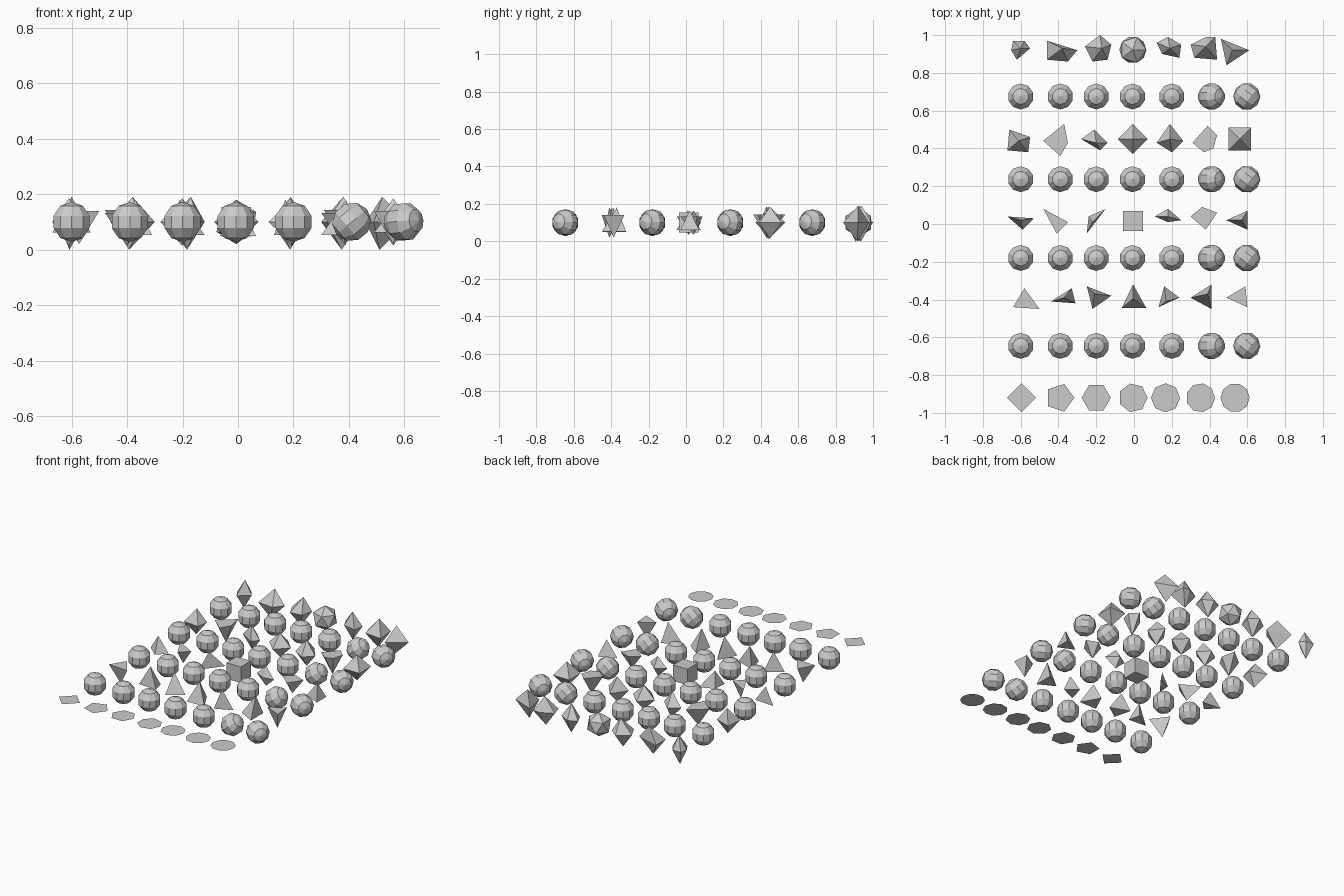
import bpy, bmesh
from math import cos, sin, pi, radians
from mathutils import Matrix, Vector

if "Cube" in bpy.data.objects:
    bpy.data.objects.remove(bpy.data.objects["Cube"])

MID = 0.10  # height of every centre


def add(name, bm, loc=(0, 0, 0), rot=(0, 0, 0)):
    bmesh.ops.recalc_face_normals(bm, faces=bm.faces)
    me = bpy.data.meshes.new(name)
    bm.to_mesh(me)
    bm.free()
    ob = bpy.data.objects.new(name, me)
    ob.location, ob.rotation_euler = loc, rot
    bpy.context.collection.objects.link(ob)
    return ob


def hull(name, pts):
    bm = bmesh.new()
    for p in pts:
        bm.verts.new(p)
    bmesh.ops.convex_hull(bm, input=bm.verts)
    bmesh.ops.dissolve_limit(bm, angle_limit=0.01, verts=bm.verts, edges=bm.edges)
    add(name, bm)


def crystal(name, outline, apex, up, down):
    """Seen from above: an outline (hundredths) with an optional raised apex."""
    pts = [Vector((x / 100, y / 100, MID)) for x, y in outline]
    c = sum(pts, Vector()) / len(pts)
    if apex is None:                      # flat top, point below
        for p in pts:
            p.z += up * 0.5
        pts.append(Vector((c.x, c.y, MID - down)))
    else:
        pts.append(Vector((apex[0] / 100, apex[1] / 100, MID + up)))
        if len(outline) == 3:             # tetrahedron
            for p in pts[:3]:
                p.z -= down * 0.6
        else:                             # double pyramid
            pts.append(Vector((c.x, c.y, MID - down)))
    hull(name, pts)


# Front row: flat polygons with 4 to 10 sides
for i, x in enumerate((-.595, -.393, -.2, -.005, .167, .352, .535)):
    n = i + 4
    bm = bmesh.new()
    bm.faces.new([bm.verts.new((.077 * cos(2 * pi * k / n), .077 * sin(2 * pi * k / n), 0))
                  for k in range(n)])
    ob = add(f"polygon_{n}_sides", bm, (x, -.92, MID))
    ob.data.polygons[0].use_smooth = False

# Four rows of ball beads; the last two of each row are tipped over
for r, y in enumerate((-.645, -.18, .237, .675)):
    for c, x in enumerate((-.6, -.39, -.2, -.008, .2, .41, .597)):
        bm = bmesh.new()
        bmesh.ops.create_uvsphere(bm, u_segments=10, v_segments=5, radius=.072)
        rot = (0, 0, 0)
        if c == 5:
            rot = (0, radians(50), 0)
        if c == 6:
            rot = (0, radians(85), radians(-38))
        add(f"ball_{r + 1}_{c + 1}", bm, (x, y, MID), rot)

# Regular solids down the middle column
hull("tetrahedron", [(-.065, -.445, .05), (.065, -.445, .05), (-.005, -.32, .05), (-.005, -.395, .18)])
bm = bmesh.new()
bmesh.ops.create_cube(bm, size=.106)
add("cube", bm, (-.006, .015, MID))
hull("octahedron", [(-.006 + a * .08, .45 + b * .08, MID + c * .08) for a, b, c in
                    ((1, 0, 0), (-1, 0, 0), (0, 1, 0), (0, -1, 0), (0, 0, 1), (0, 0, -1))])
bm = bmesh.new()
bmesh.ops.create_icosphere(bm, subdivisions=1, radius=.08)
add("icosahedron", bm, (-.006, .922, MID))

# Irregular solids on both sides of them
four_sided = [
    ([(-64, -44), (-58, -34), (-50, -45)], None),
    ([(-44, -41), (-33, -34), (-31, -42)], (-37, -39)),
    ([(-25, -33), (-12, -38), (-22, -45)], (-21, -37)),
    ([(16, -33), (24, -39), (13, -44)], (17, -41)),
    ([(41, -32), (30, -39), (41, -45)], (39, -37)),
    ([(59, -33), (49, -39), (60, -44)], None)]
slivers = [
    ([(-67, 4), (-53, 3), (-59, -3)], (-60, 2)),
    ([(-48, 8), (-35, 1), (-41, -5)], None),
    ([(-25, -5), (-24, 4), (-15, 8)], (-22, 1)),
    ([(11, 4), (18, 8), (25, 2), (18, 1)], (18, 4)),
    ([(30, 4), (36, 9), (44, 6), (38, -3)], None),
    ([(49, 2), (60, 7), (60, -3)], (57, 2)) ]
eight_sided = [
    ([(-66, 50), (-55, 46), (-56, 38), (-67, 39)], (-61, 44)),
    ([(-37, 53), (-48, 44), (-39, 36), (-35, 43)], None),
    ([(-21, 50), (-14, 43), (-18, 39), (-28, 45)], (-20, 43)),
    ([(19, 53), (26, 44), (20, 38), (12, 43)], (19, 45)),
    ([(39, 52), (44, 47), (42, 40), (37, 38), (31, 43)], None),
    ([(50, 51), (62, 51), (62, 39), (50, 39)], (56, 45))]
many_sided = [
    ([(-64, 97), (-58, 97), (-55, 93), (-62, 87), (-65, 92)], (-60, 93)),
    ([(-46, 97), (-30, 92), (-35, 86), (-46, 87)], (-38, 93)),
    ([(-18, 100), (-12, 95), (-14, 87), (-22, 86), (-26, 94)], (-17, 93)),
    ([(12, 96), (18, 99), (25, 95), (24, 88), (15, 90)], (19, 93)),
    ([(30, 95), (38, 99), (43, 99), (44, 87), (32, 88)], (38, 94)),
    ([(46, 98), (61, 92), (49, 84), (48, 92)], (52, 92))]

for label, row, up, down in (("wedge", four_sided, .08, .08), ("sliver", slivers, .065, .065),
                             ("gem", eight_sided, .085, .085), ("rock", many_sided, .09, .10)):
    for i, (outline, apex) in enumerate(row):
        crystal(f"{label}_{i + 1}", outline, apex, up, down)
